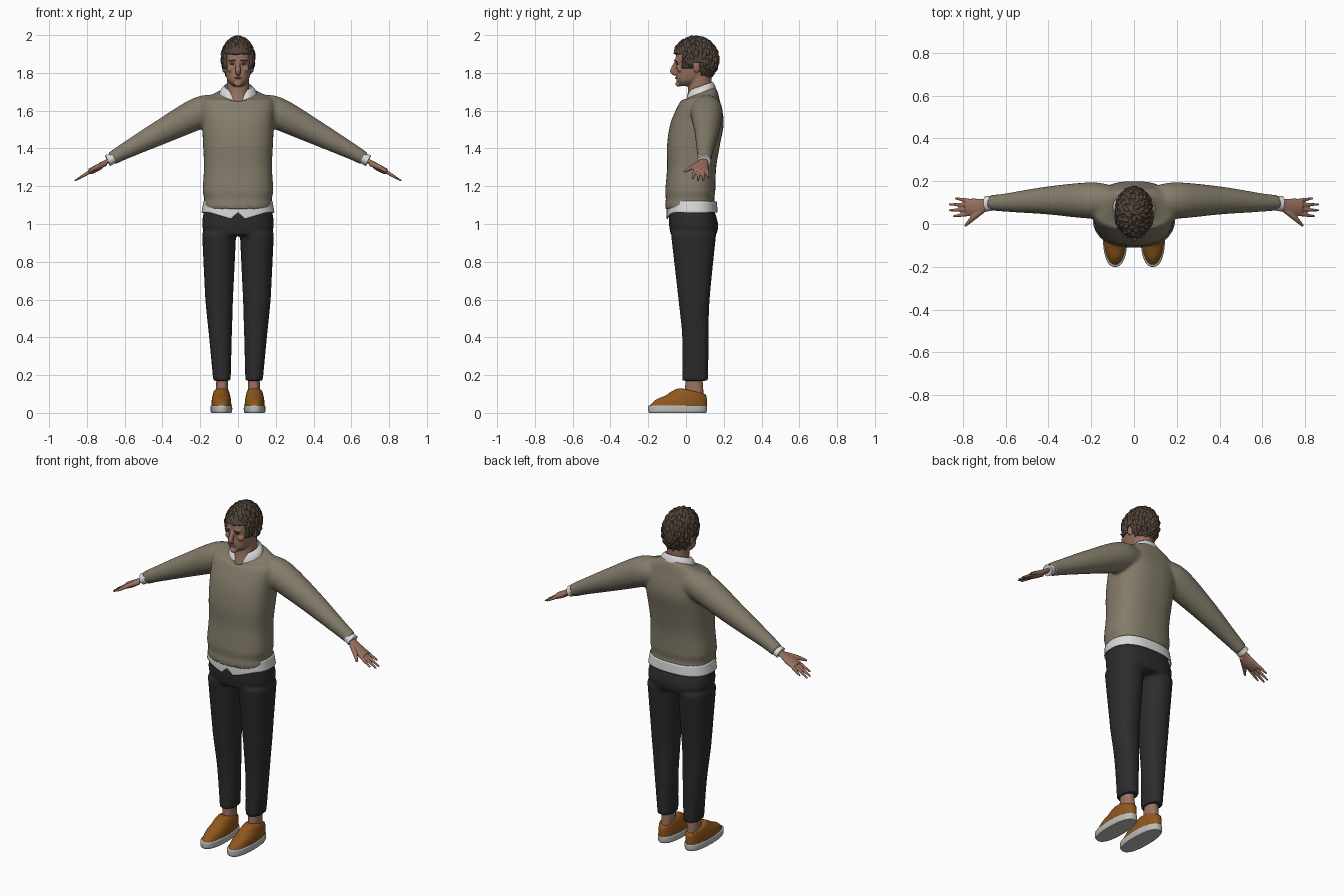
import bpy, bmesh, math, random
from mathutils import Vector, Matrix

cube = bpy.data.objects.get("Cube")
if cube:
    bpy.data.objects.remove(cube, do_unlink=True)
random.seed(4)


def material(name, *rgb):
    mat = bpy.data.materials.new(name)
    mat.use_nodes = True
    mat.diffuse_color = (*rgb, 1)
    shader = mat.node_tree.nodes["Principled BSDF"]
    shader.inputs["Base Color"].default_value = (*rgb, 1)
    shader.inputs["Roughness"].default_value = 0.9
    return mat


WOOL = material("olive wool", 0.23, 0.2, 0.145)
SKIN = material("skin", 0.32, 0.165, 0.115)
HAIR = material("brown hair", 0.085, 0.06, 0.043)
CLOTH = material("charcoal cloth", 0.025, 0.025, 0.027)
LINEN = material("white linen", 0.7, 0.7, 0.7)
SUEDE = material("tan suede", 0.28, 0.095, 0.012)
RUBBER = material("pale rubber", 0.5, 0.5, 0.48)
LIP = material("lip", 0.25, 0.11, 0.085)


def blend(keys, steps=5):
    """Smoothly interpolate a few key rows into many."""
    rows, last = [], len(keys) - 1
    for i in range(last):
        near = [keys[max(0, min(last, i + k))] for k in (-1, 0, 1, 2)]
        for step in range(steps):
            u = step / steps
            rows.append([b + u / 2 * (c - a + u * (2 * a - 5 * b + 4 * c - d + u * (3 * (b - c) + d - a)))
                         for a, b, c, d in zip(*near)])
    return rows + [keys[-1]]


def loft(bm, rings, cap):
    loops = [[bm.verts.new(point) for point in ring] for ring in rings]
    for low, high in zip(loops, loops[1:]):
        for i in range(len(low)):
            bm.faces.new((low[i - 1], low[i], high[i], high[i - 1]))
    if cap:
        bm.faces.new(loops[0])
        bm.faces.new(loops[-1])


def column(bm, keys, power=2.2, shift=0, cap=True, sides=48):
    """Stack of superellipses: front y, back y, height, half width."""
    def ring(front, back, z, half):
        points = []
        for i in range(sides):
            angle = math.tau * i / sides
            c, s = math.cos(angle), math.sin(angle)
            across = math.copysign(abs(c) ** (2 / power), c)
            along = math.copysign(abs(s) ** (2 / power), s)
            points.append((shift + half * across, (front + back + (back - front) * along) / 2, z))
        return points
    loft(bm, [ring(*row) for row in blend(keys)], cap)


def tube(bm, side, keys, flat=1.0, sides=20):
    """Limb through x, y, z, radius; side mirrors it, flat thins it."""
    rows = blend(keys)
    points = [Vector((side * x, y, z)) for x, y, z, radius in rows]
    rings = []
    for i, row in enumerate(rows):
        along = (points[min(i + 1, len(points) - 1)] - points[max(i - 1, 0)]).normalized()
        up = along.cross(Vector((0, 1, 0))).normalized()
        wide = up.cross(along)
        turns = [math.tau * k / sides for k in range(sides)]
        rings.append([points[i] + row[3] * (wide * math.cos(t) + up * flat * math.sin(t)) for t in turns])
    loft(bm, rings, True)


def ball(bm, place, size, turn=Matrix(), segments=16):
    shape = Matrix.Translation(place) @ turn @ Matrix.Diagonal((*size, 1))
    bmesh.ops.create_uvsphere(bm, u_segments=segments, v_segments=segments // 2, radius=1, matrix=shape)


def neckline(bm, start, notch):
    """Tilt everything above start toward the front and dip the throat."""
    for v in bm.verts:
        amount = max(0, min(1, (v.co.z - start) / 0.03))
        dip = notch * max(0, 1 - abs(v.co.x) / 0.05) if v.co.y < 0.05 else 0
        v.co.z += amount * (0.35 * (v.co.y - 0.08) - dip)


def finish(name, bm, mat, voxel=0, thick=0):
    bmesh.ops.recalc_face_normals(bm, faces=bm.faces)
    mesh = bpy.data.meshes.new(name)
    bm.to_mesh(mesh)
    bm.free()
    mesh.materials.append(mat)
    ob = bpy.data.objects.new(name, mesh)
    bpy.context.collection.objects.link(ob)
    bpy.ops.object.select_all(action="DESELECT")
    ob.select_set(True)
    bpy.context.view_layer.objects.active = ob
    bpy.ops.object.shade_smooth_by_angle(angle=math.radians(50))
    if voxel:
        fuse = ob.modifiers.new("fuse", "REMESH")
        fuse.mode, fuse.voxel_size, fuse.use_smooth_shade = "VOXEL", voxel, True
        soften = ob.modifiers.new("soften", "SMOOTH")
        soften.factor, soften.iterations = 0.5, 4
    if thick:
        shell = ob.modifiers.new("thickness", "SOLIDIFY")
        shell.thickness, shell.offset = thick, 0


# Sweater: torso with a pinched hem band, fused with both sleeves
bm = bmesh.new()
column(bm, ((-.11, .155, 1.08, .18), (-.11, .155, 1.17, .187), (-.1, .16, 1.3, .18), (-.1, .18, 1.42, .185),
            (-.08, .2, 1.54, .19), (-.03, .18, 1.65, .19), (0, .16, 1.69, .11), (.02, .15, 1.7, .08)), 2.5)
for v in bm.verts:
    pinch = 1 - .05 * math.exp(-((v.co.z - 1.135) / .015) ** 2)
    v.co.x *= pinch
    v.co.y *= pinch
neckline(bm, 1.66, .03)
for s in (1, -1):
    tube(bm, s, ((.1, .11, 1.61, .07), (.2, .11, 1.59, .085), (.4, .11, 1.49, .066),
                 (.6, .1, 1.385, .043), (.67, .1, 1.345, .036)))
finish("sweater", bm, WOOL, voxel=.009)

# Trousers: pelvis fused with two tapered legs
bm = bmesh.new()
column(bm, ((-.08, .16, .94, .175), (-.09, .17, 1, .19), (-.09, .14, 1.1, .175)), 2.5)
for s in (1, -1):
    column(bm, ((-.02, .117, .17, .046), (-.02, .12, .4, .06), (-.04, .125, .6, .073), (-.08, .16, .95, .09)),
           shift=s * .1)
for v in bm.verts:
    if v.co.z < .6:
        v.co.x -= math.copysign(.035 * (.6 - v.co.z), v.co.x)
finish("trousers", bm, CLOTH, voxel=.009)

# Shirt tail below the sweater, parted at the front
bm = bmesh.new()
column(bm, ((-.1, .165, 1.06, .19), (-.1, .16, 1.12, .18)), 2.5, cap=False)
for v in bm.verts:
    if v.co.z < 1.08 and v.co.y < 0 and abs(v.co.x) > .01:
        v.co.z -= .045 * max(0, 1 - abs(v.co.x) / .15)
finish("shirt_tail", bm, LINEN, thick=.006)

# Shirt collar, open at the throat
bm = bmesh.new()
column(bm, ((-.01, .16, 1.68, .1), (0, .15, 1.71, .09), (.01, .14, 1.73, .07)), 2, cap=False)
neckline(bm, 1.65, .08)
finish("shirt_collar", bm, LINEN, thick=.005)

# Head: skull and jaw, neck, nose, chin, brow ridge, cheeks and ears
bm = bmesh.new()
column(bm, ((-.03, .03, 1.73, .025), (-.05, .08, 1.76, .055), (-.05, .13, 1.82, .07),
            (-.055, .15, 1.88, .075), (-.04, .14, 1.94, .065), (0, .1, 1.97, .04)))
column(bm, ((-.01, .14, 1.62, .08), (.01, .135, 1.7, .06), (.01, .135, 1.8, .06)), 2)
tube(bm, 1, ((0, -.05, 1.86, .01), (0, -.07, 1.81, .014), (0, -.055, 1.796, .012)))
ball(bm, (0, -.073, 1.808), (.011, .013, .01))
ball(bm, (0, -.04, 1.742), (.022, .016, .016))
for s in (1, -1):
    ball(bm, (s * .025, -.048, 1.864), (.024, .013, .008))
    ball(bm, (s * .04, -.03, 1.82), (.02, .018, .018))
    ball(bm, (s * .075, .057, 1.83), (.009, .018, .03), Matrix.Rotation(s * .3, 4, "Z"))
finish("head", bm, SKIN, voxel=.0045)

# Brows, eyes and mouth
bm = bmesh.new()
for s in (1, -1):
    ball(bm, (s * .03, -.056, 1.866), (.02, .007, .004), Matrix.Rotation(s * .08, 4, "Y"))
    ball(bm, (s * .03, -.047, 1.847), (.01, .006, .003))
finish("brows_and_eyes", bm, HAIR)
bm = bmesh.new()
ball(bm, (0, -.05, 1.773), (.02, .008, .005))
finish("mouth", bm, LIP)


def hairline(y):
    """Lowest hair height: fringe, sideburn, over the ear, nape."""
    if y < -.02:
        return 1.9
    if y < .035:
        return 1.825
    return 1.855 if y < .078 else 1.75


# Hair: a rippled cap cut along the hairline, covered with combed tufts
middle, spread = Vector((0, .05, 1.87)), Vector((.082, .115, .115))
bm = bmesh.new()
ball(bm, middle, spread, segments=96)
centres = [(face, face.calc_center_median()) for face in bm.faces]
bmesh.ops.delete(bm, geom=[face for face, c in centres if c.z < hairline(c.y)], context="FACES")
for v in bm.verts:
    ripple = math.sin(90 * v.co.x + 40 * v.co.z + 30 * math.sin(20 * v.co.y))
    v.co += .003 * ripple * (v.co - middle).normalized()
finish("hair_cap", bm, HAIR, thick=.015)

bm = bmesh.new()
count = 150
for i in range(count):
    up = 1 - 2 * (i + .5) / count
    around, reach = i * math.pi * (3 - math.sqrt(5)), math.sqrt(1 - up * up)
    way = Vector((reach * math.cos(around), reach * math.sin(around), up))
    place = middle + way * spread
    if place.z > hairline(place.y) + .02:
        comb = way.to_track_quat("Z", "Y").to_matrix().to_4x4()
        swirl = Matrix.Rotation(random.uniform(-.6, .6), 4, "Z") @ Matrix.Rotation(.25, 4, "X")
        ball(bm, place, (.012, .025, .013), comb @ swirl, 12)
finish("hair_tufts", bm, HAIR)

for s, tag in ((1, "left_"), (-1, "right_")):
    # Shirt cuff
    bm = bmesh.new()
    tube(bm, s, ((.66, .097, 1.35, .034), (.69, .095, 1.335, .037)), flat=.85)
    finish(tag + "cuff", bm, LINEN)

    # Hand: palm, four fanned fingers and thumb
    bm = bmesh.new()
    tube(bm, s, ((.66, .095, 1.35, .025), (.7, .09, 1.327, .028), (.74, .08, 1.3, .04), (.785, .08, 1.277, .037)),
         flat=.45)
    for k, reach in enumerate((.08, .1, .1, .07)):
        y, fan = .048 + .02 * k, .008 * (k - 1.5)
        tube(bm, s, [(.765 + reach * t, y + fan * t, 1.288 - .6 * reach * t, .01 - .005 * t * t)
                     for t in (0, .5, 1)])
    tube(bm, s, ((.7, .07, 1.32, .014), (.75, .03, 1.3, .013), (.79, -.01, 1.275, .006)))
    finish(tag + "hand", bm, SKIN, voxel=.004)

    # Ankle
    bm = bmesh.new()
    column(bm, ((-.01, .095, .07, .034), (0, .086, .2, .03)), shift=s * .084)
    finish(tag + "ankle", bm, SKIN)

    # Shoe: sole and slip-on upper that slopes down to the heel
    bm = bmesh.new()
    column(bm, [(-.2 + inset, .11 - inset, z, .057 - inset)
                for z, inset in ((0, .005), (.01, 0), (.035, 0), (.04, .005))], 2.4, s * .088)
    finish(tag + "sole", bm, RUBBER)
    bm = bmesh.new()
    column(bm, ((-.195, .11, .035, .053), (-.15, .11, .075, .05), (-.04, .105, .11, .04), (-.01, .1, .115, .033)),
           shift=s * .088)
    for v in bm.verts:
        v.co.z -= .25 * max(0, min(1, (v.co.z - .09) / .02)) * (v.co.y - .04)
    finish(tag + "shoe", bm, SUEDE)
